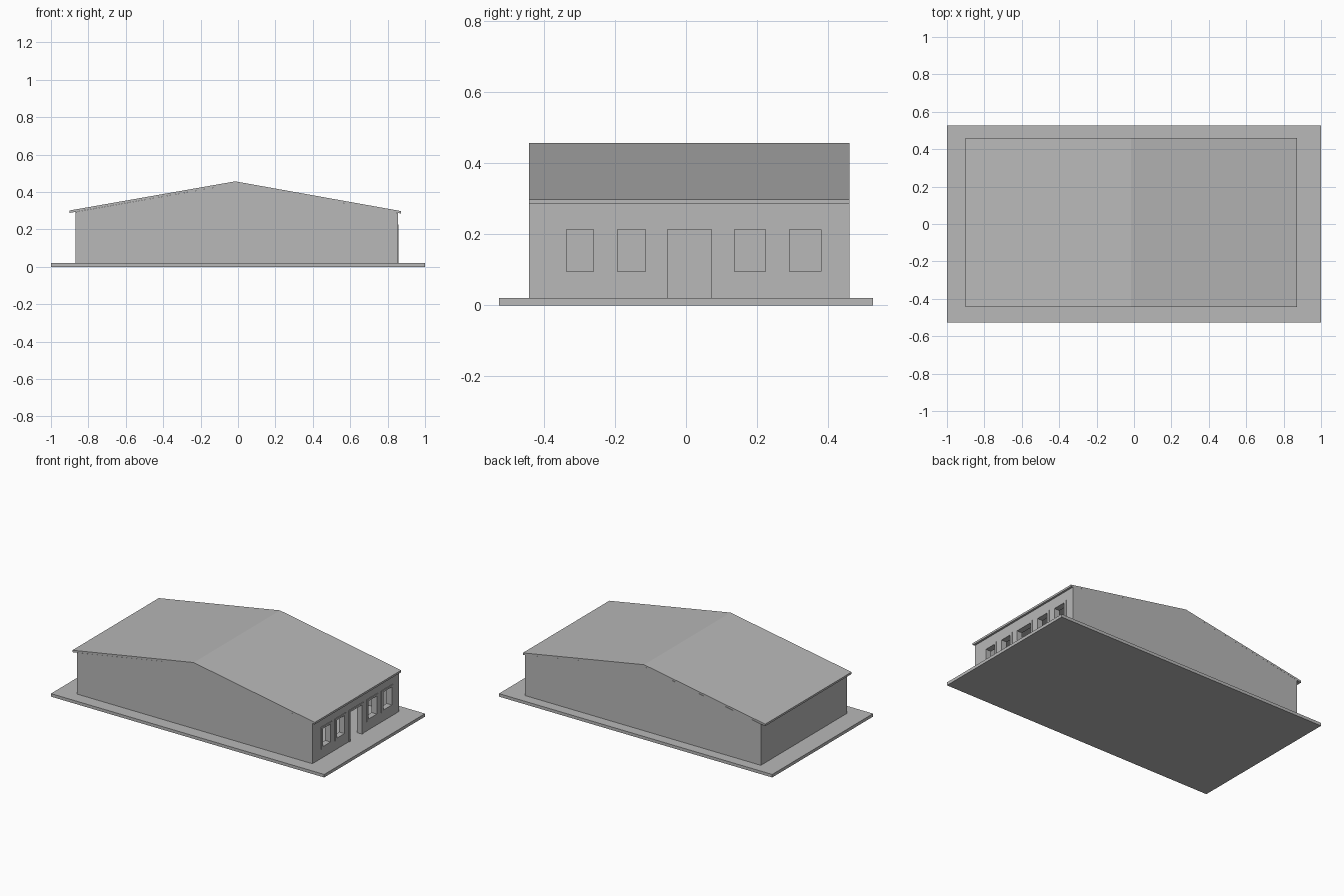
import bpy
import bmesh

cube = bpy.data.objects.get("Cube")
if cube:
    bpy.data.objects.remove(cube, do_unlink=True)

# One plain grey for the whole building
grey = bpy.data.materials.new("plain grey")
grey.use_nodes = True
GREY = (0.48, 0.48, 0.48, 1)
grey.diffuse_color = GREY
grey.node_tree.nodes["Principled BSDF"].inputs["Base Color"].default_value = GREY


def finish(name, bm):
    bmesh.ops.recalc_face_normals(bm, faces=bm.faces)
    mesh = bpy.data.meshes.new(name)
    bm.to_mesh(mesh)
    bm.free()
    mesh.materials.append(grey)
    obj = bpy.data.objects.new(name, mesh)
    bpy.context.collection.objects.link(obj)
    return obj


def add_box(bm, x, y, z):
    """Add a box from (low, high) ranges along each axis."""
    verts = bmesh.ops.create_cube(bm, size=1)["verts"]
    for v in verts:
        v.co = [r[0] if c < 0 else r[1] for c, r in zip(v.co, (x, y, z))]


def box(name, x, y, z):
    bm = bmesh.new()
    add_box(bm, x, y, z)
    return finish(name, bm)


def prism(name, profile, y):
    """Extrude an x-z outline along y."""
    bm = bmesh.new()
    face = bm.faces.new([bm.verts.new((px, y[0], pz)) for px, pz in profile])
    new = bmesh.ops.extrude_face_region(bm, geom=[face])["geom"]
    moved = [g for g in new if isinstance(g, bmesh.types.BMVert)]
    bmesh.ops.translate(bm, verts=moved, vec=(0, y[1] - y[0], 0))
    return finish(name, bm)


# Main dimensions
FLOOR = 0.02
LEFT, RIGHT = -0.87, 0.855
NEAR, FAR = -0.443, 0.46
WALL = 0.03
EAVES = 0.29
ROOF = 0.013
RIDGE = (-0.015, 0.457)
ROOF_TOP = [(-0.902, 0.301), RIDGE, (0.872, 0.298)]

# Ground slab
box("ground_slab", (-1, 1), (-0.527, 0.527), (0, FLOOR))

# Low gabled roof
underside = [(x, z - ROOF) for x, z in reversed(ROOF_TOP)]
prism("roof", ROOF_TOP + underside, (NEAR, FAR))

# Gable walls, fitted under the roof
gable = [(LEFT, FLOOR), (RIGHT, FLOOR), (RIGHT, 0.288),
         (RIDGE[0], RIDGE[1] - ROOF), (LEFT, 0.293)]
prism("front_gable_wall", gable, (NEAR, NEAR + WALL))
prism("back_gable_wall", gable, (FAR - WALL, FAR))

# Plain end wall
inner = (NEAR + WALL, FAR - WALL)
box("plain_wall", (LEFT, LEFT + WALL), inner, (FLOOR, EAVES))

# Entrance wall, left open at the doorway and windows
SILL, HEAD = 0.082, 0.227
windows = [(-0.354, -0.243), (-0.21, -0.097), (0.12, 0.241), (0.275, 0.398)]
door = (-0.066, 0.086)
wall_x = (RIGHT - WALL, RIGHT)
bm = bmesh.new()
add_box(bm, wall_x, inner, (HEAD, 0.288))
start = inner[0]
for low, high in sorted(windows + [door]):
    add_box(bm, wall_x, (start, low), (FLOOR, HEAD))
    if (low, high) != door:
        add_box(bm, wall_x, (low, high), (FLOOR, SILL))
    start = high
add_box(bm, wall_x, (start, inner[1]), (FLOOR, HEAD))
finish("entrance_wall", bm)


# Frames lining the openings
def frame(name, y, bottom, edge, has_sill):
    fx = (RIGHT - WALL - 0.005, RIGHT + 0.004)
    bm = bmesh.new()
    add_box(bm, fx, (y[0], y[0] + edge), (bottom, HEAD))
    add_box(bm, fx, (y[1] - edge, y[1]), (bottom, HEAD))
    add_box(bm, fx, (y[0] + edge, y[1] - edge), (HEAD - 0.013, HEAD))
    if has_sill:
        add_box(bm, fx, (y[0] + edge, y[1] - edge), (bottom, bottom + 0.013))
    finish(name, bm)


for i, span in enumerate(windows, 1):
    frame(f"window_frame_{i}", span, SILL, 0.017, True)
frame("door_frame", door, FLOOR, 0.014, False)
